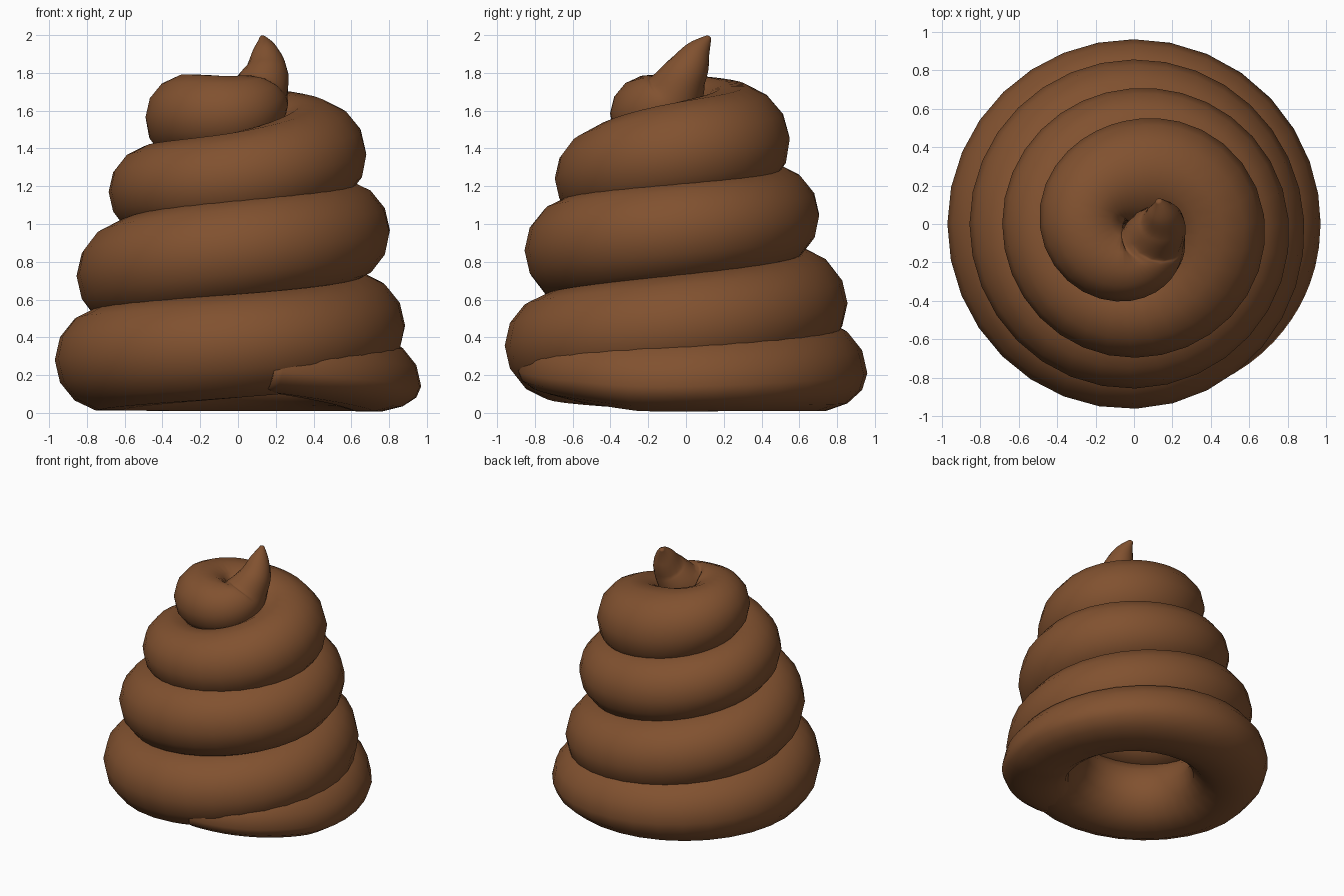
import bpy, bmesh, math
from mathutils import Vector

if "Cube" in bpy.data.objects:
    bpy.data.objects.remove(bpy.data.objects["Cube"])

SIDES, STEPS = 14, 8   # sides of the tube, rings between two keys

# Coil keys: angle in degrees, outer reach from the axis, centre height, tube radius
KEYS = [
    (-78, .91, .22, .20), (-40, .95, .17, .24),
    (0, .97, .14, .26), (90, .96, .21, .28), (180, .97, .28, .28), (270, .96, .355, .28),
    (360, .885, .46, .28), (450, .855, .58, .28), (540, .855, .725, .28), (630, .855, .86, .28),
    (720, .805, .965, .27), (810, .705, 1.05, .26), (900, .685, 1.17, .24), (990, .695, 1.24, .25),
    (1080, .68, 1.375, .28), (1170, .54, 1.455, .29), (1260, .49, 1.565, .23), (1350, .39, 1.59, .20),
    (1405, .295, 1.67, .165), (1440, .268, 1.80, .118), (1463, .23, 1.91, .072), (1484, .19, 1.99, .014),
]


def spline(u):
    """Smooth (Catmull-Rom) value of the key table at position u."""
    i = min(int(u), len(KEYS) - 2)
    t = u - i
    a, b, c, d = (KEYS[max(0, min(len(KEYS) - 1, i + k))] for k in (-1, 0, 1, 2))
    return [.5 * (2 * q + (r - p) * t + (2 * p - 5 * q + 4 * r - s) * t * t
                  + (3 * q - p - 3 * r + s) * t ** 3) for p, q, r, s in zip(a, b, c, d)]


def centre(u):
    ang, outer, z, r = spline(u)
    a = math.radians(ang)
    return Vector(((outer - r) * math.cos(a), (outer - r) * math.sin(a), z))


# Swept spiral tube
bm = bmesh.new()
rings = []
last = len(KEYS) - 1
for n in range(last * STEPS + 1):
    u = n / STEPS
    ang, outer, z, r = spline(u)
    a = math.radians(ang)
    c = centre(u)
    tangent = (centre(min(u + .05, last)) - centre(max(u - .05, 0))).normalized()
    out = Vector((math.cos(a), math.sin(a), 0))
    out = (out - tangent * out.dot(tangent)).normalized()
    up = out.cross(tangent).normalized()
    if up.z < 0:
        up = -up
    # underside flattened on the ground, lifting where the coil begins
    down = min(r, z - max(.005, -.11 * (ang + 15) / 63))
    ring = []
    for k in range(SIDES):
        p = 2 * math.pi * k / SIDES
        s = math.sin(p)
        ring.append(bm.verts.new(c + out * r * math.cos(p) + up * s * (r if s > 0 else down)))
    rings.append(ring)
for A, B in zip(rings, rings[1:]):
    for k in range(SIDES):
        m = (k + 1) % SIDES
        bm.faces.new((A[k], A[m], B[m], B[k]))
bm.faces.new(rings[0])
bm.faces.new(rings[-1])
bmesh.ops.recalc_face_normals(bm, faces=bm.faces)
for f in bm.faces:
    f.smooth = True

mesh = bpy.data.meshes.new("spiral_coil")
bm.to_mesh(mesh)
bm.free()
coil = bpy.data.objects.new("spiral_coil", mesh)
bpy.context.collection.objects.link(coil)

# Brown colour
brown = bpy.data.materials.new("brown")
brown.diffuse_color = (.22, .083, .029, 1)
brown.use_nodes = True
brown.node_tree.nodes["Principled BSDF"].inputs["Base Color"].default_value = brown.diffuse_color
mesh.materials.append(brown)
